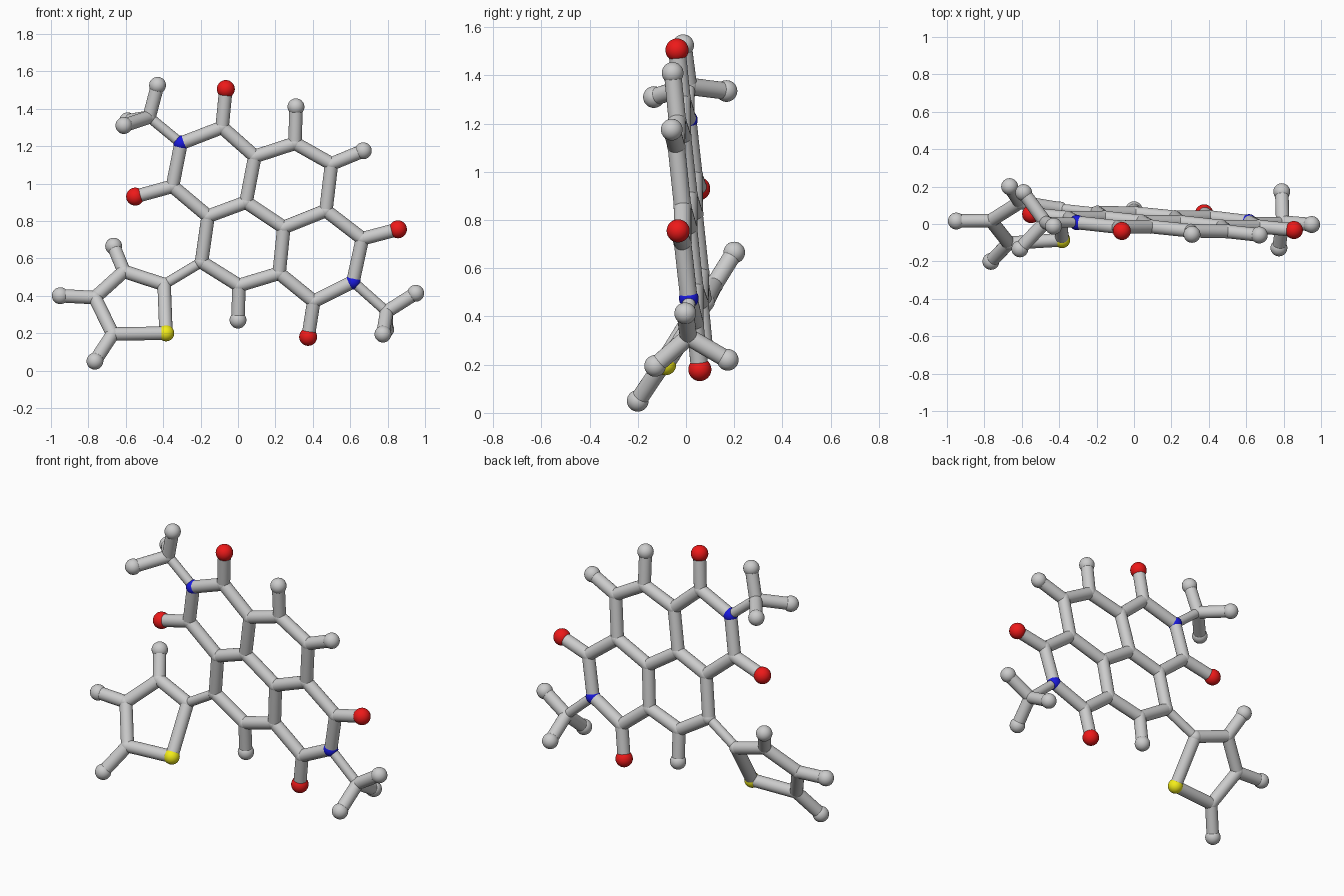
import bpy, bmesh
from mathutils import Vector, Matrix

if "Cube" in bpy.data.objects:
    bpy.data.objects.remove(bpy.data.objects["Cube"])


def material(name, rgb):
    m = bpy.data.materials.new(name)
    m.diffuse_color = (*rgb, 1)
    m.use_nodes = True
    m.node_tree.nodes["Principled BSDF"].inputs["Base Color"].default_value = m.diffuse_color
    return m


MATS = {"O": material("red", (0.85, 0.01, 0.01)),
        "N": material("blue", (0.01, 0.01, 0.75)),
        "S": material("yellow", (0.9, 0.85, 0.01))}
NAMES = {"C": "carbon_joints", "N": "nitrogen_joints", "O": "oxygen_balls",
         "S": "sulfur_ball", "H": "hydrogen_balls"}
RADIUS = {"C": 0.038, "N": 0.041, "O": 0.048, "S": 0.044, "H": 0.045}

# flat fused-ring core: (x, z), lying in a slightly tilted plane
core = {
    "C": [(-.085, 1.30), (.09, 1.145), (.305, 1.215), (.5, 1.105), (.47, .855),
          (.665, .705), (.405, .37), (.22, .52), (.245, .765), (.043, .90),
          (-.16, .825), (-.35, .985), (-.195, .58), (.005, .455)],
    "N": [(-.305, 1.215), (.615, .475)],
    "O": [(-.065, 1.505), (.855, .755), (.375, .18), (-.55, .93)],
    "H": [(.31, 1.41), (.67, 1.175), (0, .27)],
}
# side five-ring: (x, z), in its own twisted plane
ring = {
    "C": [(-.395, .46), (-.67, .195), (-.765, .39), (-.61, .53)],
    "S": [(-.385, .20)],
    "H": [(-.765, .05), (-.95, .40), (-.665, .665)],
}
# two three-pronged end groups: (x, y, z)
prongs = [
    [(-.475, .01, 1.355), (-.43, -.012, 1.525), (-.59, .168, 1.335), (-.61, -.133, 1.31)],
    [(.795, .01, .315), (.95, -.003, .413), (.79, .173, .22), (.775, -.128, .195)],
]

atoms = []  # (element, position, group)
for el, pts in core.items():
    for x, z in pts:
        y = .01 - .0724 * (x - .154) - .0955 * (z - .8425)
        atoms.append((el, Vector((x, y, z)), 0))
for el, pts in ring.items():
    for x, z in pts:
        y = -.085 + .049 * (x + .385) + .6424 * (z - .20)
        atoms.append((el, Vector((x, y, z)), 1))
for g, pts in enumerate(prongs):
    for i, p in enumerate(pts):
        atoms.append(("H" if i else "C", Vector(p), 2 + g))


def finish(name, bm, mat=None):
    me = bpy.data.meshes.new(name)
    bm.to_mesh(me)
    bm.free()
    ob = bpy.data.objects.new(name, me)
    bpy.context.collection.objects.link(ob)
    if mat:
        me.materials.append(mat)
    bpy.ops.object.select_all(action="DESELECT")
    ob.select_set(True)
    bpy.context.view_layer.objects.active = ob
    bpy.ops.object.shade_smooth_by_angle()


# atom balls, one object per element
for el, name in NAMES.items():
    bm = bmesh.new()
    for e, p, g in atoms:
        if e == el:
            bmesh.ops.create_uvsphere(bm, u_segments=32, v_segments=16, radius=RADIUS[el],
                                      matrix=Matrix.Translation(p))
    finish(name, bm, MATS.get(el))

# rods between neighbours; the links between groups are thinner
rods = {"core_and_group_rods": bmesh.new(), "thin_link_rods": bmesh.new()}
for i, (e1, a, g1) in enumerate(atoms):
    for e2, b, g2 in atoms[:i]:
        d = b - a
        if d.length > .31 or (e1 in "HO" and e2 in "HO"):
            continue
        thin = g1 != g2
        r = .027 if thin else .036
        m = Matrix.Translation((a + b) / 2) @ d.to_track_quat("Z", "Y").to_matrix().to_4x4()
        bmesh.ops.create_cone(rods["thin_link_rods" if thin else "core_and_group_rods"],
                              cap_ends=True, segments=24, radius1=r, radius2=r,
                              depth=d.length, matrix=m)
for name, bm in rods.items():
    finish(name, bm)
